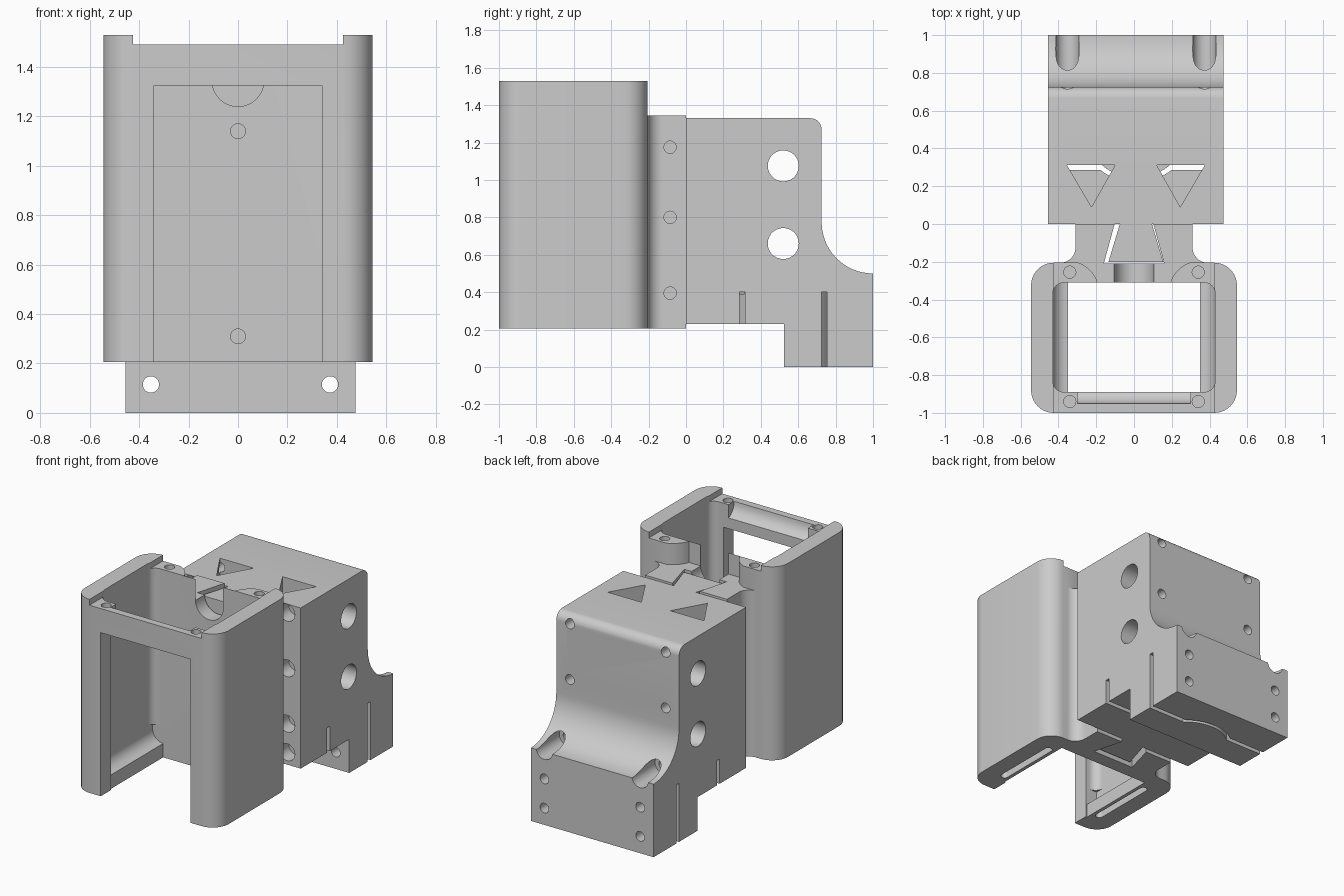
import bpy, bmesh
from math import sin, cos, pi, asin

cube = bpy.data.objects.get("Cube")
if cube:
    bpy.data.objects.remove(cube)

AXES = {"x": lambda a, b, t: (t, a, b),
        "y": lambda a, b, t: (a, t, b),
        "z": lambda a, b, t: (a, b, t)}


def prism(name, pts, axis, lo, hi):
    """Extrude a 2D outline along an axis."""
    bm = bmesh.new()
    low = [bm.verts.new(AXES[axis](a, b, lo)) for a, b in pts]
    high = [bm.verts.new(AXES[axis](a, b, hi)) for a, b in pts]
    bm.faces.new(low)
    bm.faces.new(high)
    n = len(pts)
    for i in range(n):
        j = (i + 1) % n
        bm.faces.new((low[i], low[j], high[j], high[i]))
    bmesh.ops.recalc_face_normals(bm, faces=bm.faces)
    mesh = bpy.data.meshes.new(name)
    bm.to_mesh(mesh)
    bm.free()
    ob = bpy.data.objects.new(name, mesh)
    bpy.context.collection.objects.link(ob)
    return ob


def arc(cx, cy, r, start, end, n=10):
    return [(cx + r * cos(start + (end - start) * i / n),
             cy + r * sin(start + (end - start) * i / n)) for i in range(n + 1)]


def rect(x0, x1, y0, y1):
    return [(x0, y0), (x1, y0), (x1, y1), (x0, y1)]


def rounded(x0, x1, y0, y1, r):
    return (arc(x0 + r, y0 + r, r, pi, 1.5 * pi) + arc(x1 - r, y0 + r, r, 1.5 * pi, 2 * pi)
            + arc(x1 - r, y1 - r, r, 0, pi / 2) + arc(x0 + r, y1 - r, r, pi / 2, pi))


def combine(target, pts, axis, lo, hi, op="DIFFERENCE"):
    tool = prism("tool", pts, axis, lo, hi)
    tool.hide_render = True
    mod = target.modifiers.new("shape", "BOOLEAN")
    mod.operation, mod.solver, mod.object = op, "EXACT", tool
    bpy.context.view_layer.objects.active = target
    bpy.ops.object.modifier_apply(modifier=mod.name)
    bpy.data.objects.remove(tool)


def drill(target, a, b, r, axis, lo, hi):
    combine(target, arc(a, b, r, 0, 2 * pi, 28)[:-1], axis, lo, hi)


# Rear mounting block with stepped foot and concave shoulder
MID = 0.01
profile = ([(0, 0.23), (0.525, 0.23), (0.525, 0), (1, 0)]
           + arc(1, 0.775, 0.275, 1.5 * pi, pi, 16)
           + arc(0.665, 1.27, 0.06, 0, pi / 2) + [(0, 1.33)])
block = prism("mounting_block", profile, "x", -0.455, 0.475)

# Large cross bores
for z in (1.075, 0.66):
    drill(block, 0.52, z, 0.083, "x", -1, 1)

# Screw holes with counterbores, and triangular pockets
for side in (-1, 1):
    x = MID + side * 0.3625
    for z in (0.115, 0.315, 0.89, 1.27):
        drill(block, x, z, 0.033, "y", -0.1, 1.1)
    for z in (0.315, 0.51, 0.89, 1.27):
        drill(block, x, z, 0.058, "y", -0.1, 0.1)
    drill(block, x, 0.51, 0.033, "y", -0.1, 0.9)
    drill(block, x, 0.51, 0.062, "y", 0.75, 1.1)
    tri = [(MID + side * a, b) for a, b in ((0.365, 0.312), (0.11, 0.312), (0.235, 0.09))]
    combine(block, tri, "z", 0.39, 1.5)

# Strap slits that bow around the middle
for s in (-1, 1):
    a, b = asin(0.235 / 0.3), asin(0.205 / 0.275)
    strip = ([(-0.6, 0.235)] + arc(0, 0, 0.3, pi - a, a, 20) + [(0.6, 0.235), (0.6, 0.205)]
             + arc(0, 0, 0.275, b, pi - b, 20) + [(-0.6, 0.205)])
    combine(block, [(MID + p, 0.52 + s * q) for p, q in strip], "z", -0.1, 0.4)

# Dovetail tongue joined to the block
tongue = [(-0.075, 0.02), (-0.075, 0), (-0.135, -0.2), (0.155, -0.2), (0.095, 0), (0.095, 0.02)]
combine(block, tongue, "z", 0.23, 1.33, "UNION")

# Front sleeve shell
sleeve = prism("front_sleeve", rounded(-0.545, 0.545, -1, -0.205, 0.12), "z", 0.205, 1.53)
combine(sleeve, rect(-0.425, 0.425, -1.1, -0.1), "z", 1.49, 1.7)

# Back wall lowered between the rounded corner bosses
gap = (arc(0.35, -0.36, 0.165, 0.9 * pi, pi / 2) + [(0.35, -0.1), (-0.35, -0.1)]
       + arc(-0.35, -0.36, 0.165, pi / 2, 0.1 * pi))
combine(sleeve, gap, "z", 1.345, 1.7)

# Neck flaring into the sleeve
neck = (arc(0.39, -0.125, 0.08, pi, 1.5 * pi) + [(0.39, -0.23), (-0.39, -0.23)]
        + arc(-0.39, -0.125, 0.08, 1.5 * pi, 2 * pi) + [(-0.31, 0), (0.31, 0)])
combine(sleeve, neck, "z", 0.205, 1.345, "UNION")
combine(sleeve, [(-0.1, 0.01), (-0.16, -0.21), (0.16, -0.21), (0.1, 0.01)], "z", 0, 2)

# Cavity with filleted lower ledges
combine(sleeve, rounded(-0.43, 0.43, -0.89, -0.31, 0.06), "z", 0.38, 2)
ledge = (arc(0.35, 0.38, 0.08, 0, -pi / 2) + [(0.35, 0.1), (-0.35, 0.1)]
         + arc(-0.35, 0.38, 0.08, -pi / 2, -pi) + [(-0.43, 0.42), (0.43, 0.42)])
combine(sleeve, ledge, "y", -0.89, -0.31)

# Front window, top lip scoop and rear notch
combine(sleeve, rect(-0.34, 0.34, 0.1, 1.325), "y", -1.1, -0.85)
drill(sleeve, -0.85, 1.49, 0.1, "x", -0.3, 0.3)
notch = arc(0, 1.345, 0.105, pi, 2 * pi, 16) + [(0.105, 1.6), (-0.105, 1.6)]
combine(sleeve, notch, "y", -0.35, -0.19)

# Sleeve screw holes, neck cross holes and underside slots
for z in (1.14, 0.31):
    drill(sleeve, 0, z, 0.03, "y", -0.35, -0.19)
for z in (1.175, 0.8, 0.395):
    for lo, hi in ((-0.5, -0.2), (0.2, 0.5)):
        drill(sleeve, -0.085, z, 0.033, "x", lo, hi)
for side in (-1, 1):
    for y in (-0.255, -0.94):
        drill(sleeve, side * 0.34, y, 0.032, "z", 1.38, 1.7)
    x = side * 0.4
    combine(sleeve, rounded(x - 0.025, x + 0.025, -0.85, -0.36, 0.024), "z", 0.1, 0.26)

for ob in (block, sleeve):
    bpy.ops.object.select_all(action="DESELECT")
    ob.select_set(True)
    bpy.context.view_layer.objects.active = ob
    bpy.ops.object.shade_smooth_by_angle(angle=pi / 6)
